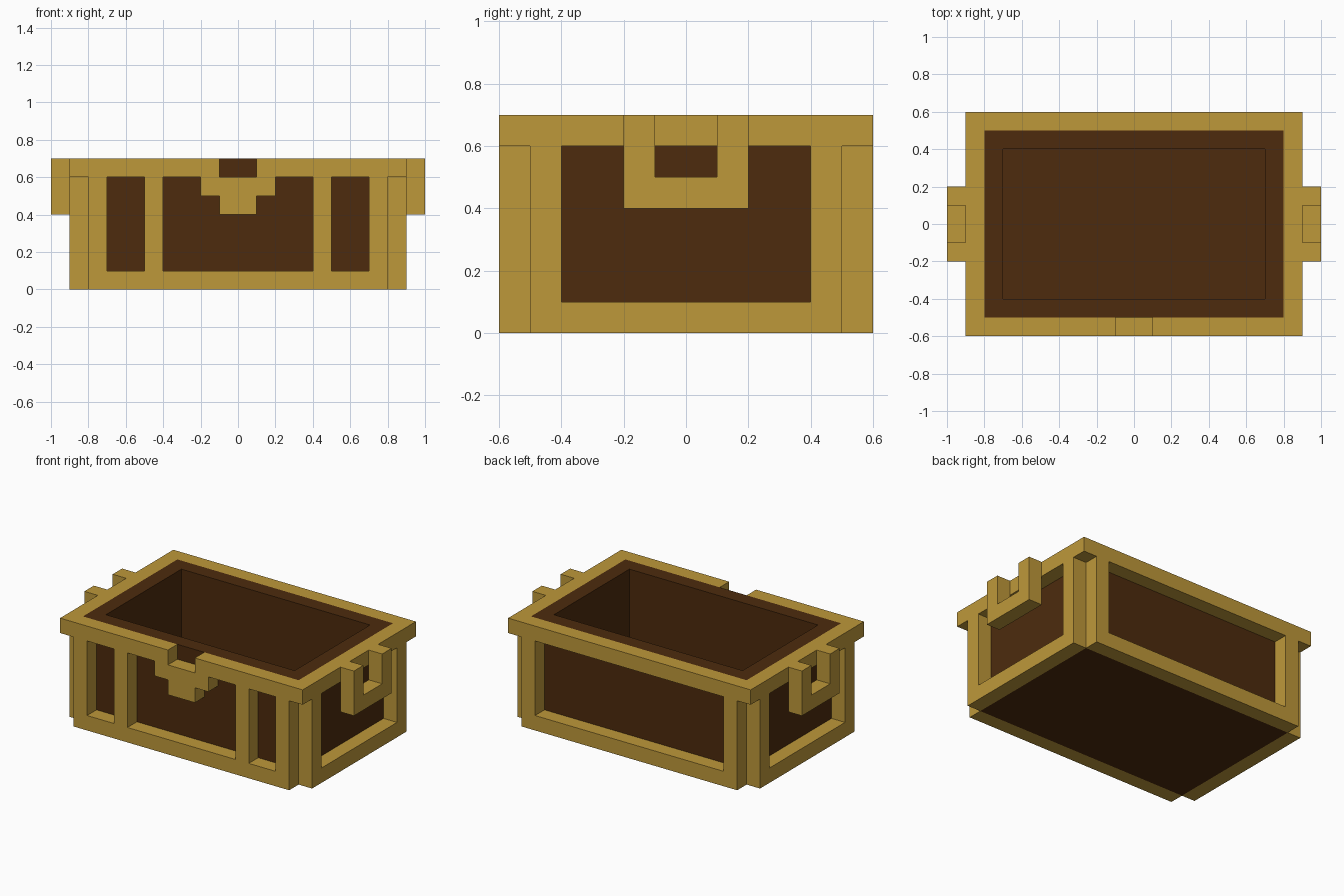
import bpy, bmesh

cube = bpy.data.objects.get("Cube")
if cube:
    bpy.data.objects.remove(cube, do_unlink=True)

U = 0.1  # every size below is in tenths of a unit


def material(name, rgb):
    m = bpy.data.materials.new(name)
    m.use_nodes = True
    col = (*rgb, 1.0)
    m.diffuse_color = col
    bsdf = next(n for n in m.node_tree.nodes if n.type == 'BSDF_PRINCIPLED')
    bsdf.inputs["Base Color"].default_value = col
    return m


def mirror_x(boxes):
    """Add the copy of each box on the other side of x = 0."""
    return boxes + [(-b[1], -b[0], *b[2:]) for b in boxes]


def solid(name, steps, mat):
    """Join and cut boxes (x0, x1, y0, y1, z0, z1) in order; keep only the outer skin."""
    boxes = [b for _, group in steps for b in group]
    grid = [sorted({v for b in boxes for v in b[2 * a:2 * a + 2]}) for a in range(3)]
    filled = set()
    for add, group in steps:
        for b in group:
            i, j, k = (range(grid[a].index(b[2 * a]), grid[a].index(b[2 * a + 1])) for a in range(3))
            cells = {(x, y, z) for x in i for y in j for z in k}
            filled = filled | cells if add else filled - cells

    bm = bmesh.new()
    verts = {}

    def vert(p):
        if p not in verts:
            verts[p] = bm.verts.new([grid[a][p[a]] * U for a in range(3)])
        return verts[p]

    for c in filled:
        for a in range(3):
            b, d = (a + 1) % 3, (a + 2) % 3
            for side in (0, 1):
                n = list(c)
                n[a] += 2 * side - 1
                if tuple(n) in filled:
                    continue
                loop = []
                for s, t in ((0, 0), (1, 0), (1, 1), (0, 1)):
                    p = list(c)
                    p[a] += side
                    p[b] += s
                    p[d] += t
                    loop.append(vert(tuple(p)))
                bm.faces.new(loop if side else loop[::-1])
    mesh = bpy.data.meshes.new(name)
    bm.to_mesh(mesh)
    bm.free()
    mesh.materials.append(mat)
    obj = bpy.data.objects.new(name, mesh)
    bpy.context.collection.objects.link(obj)
    return obj


gold = material("gold trim", (0.515, 0.314, 0.042))
wood = material("dark wood", (0.074, 0.024, 0.004))

# Open wooden box
solid("chest_body", [
    (True, [(-8, 8, -5, 5, 0, 7)]),
    (False, [(-7, 7, -4, 4, 1, 7)]),
], wood)

# Wall frames and top rim
walls = [(-8, 8, -6, 6, 0, 6), (-9, 9, -5, 5, 0, 6)]
rim = [(-9, 9, -6, 6, 6, 7)]
inside = [(-8, 8, -5, 5, 0, 7)]
# Window openings: three in front, one at the back, one on each side
windows = [(-4, 4, -6, -5, 1, 6), (-7, 7, 5, 6, 1, 6)]
windows += mirror_x([(5, 7, -6, -5, 1, 6), (8, 9, -4, 4, 1, 6)])
# Stepped clasp plate below a notch in the rim
clasp = [(-2, 2, -6, -5, 5, 6), (-1, 1, -6, -5, 4, 5)]
notch = [(-1, 1, -6, -5, 6, 7)]
# U-shaped handles hanging from the rim
handles = mirror_x([(9, 10, -2, 2, 4, 7)])
grips = mirror_x([(9, 10, -1, 1, 5, 7)])

solid("trim_with_handles", [
    (True, walls + rim),
    (False, inside + windows + notch),
    (True, clasp + handles),
    (False, grips),
], gold)
